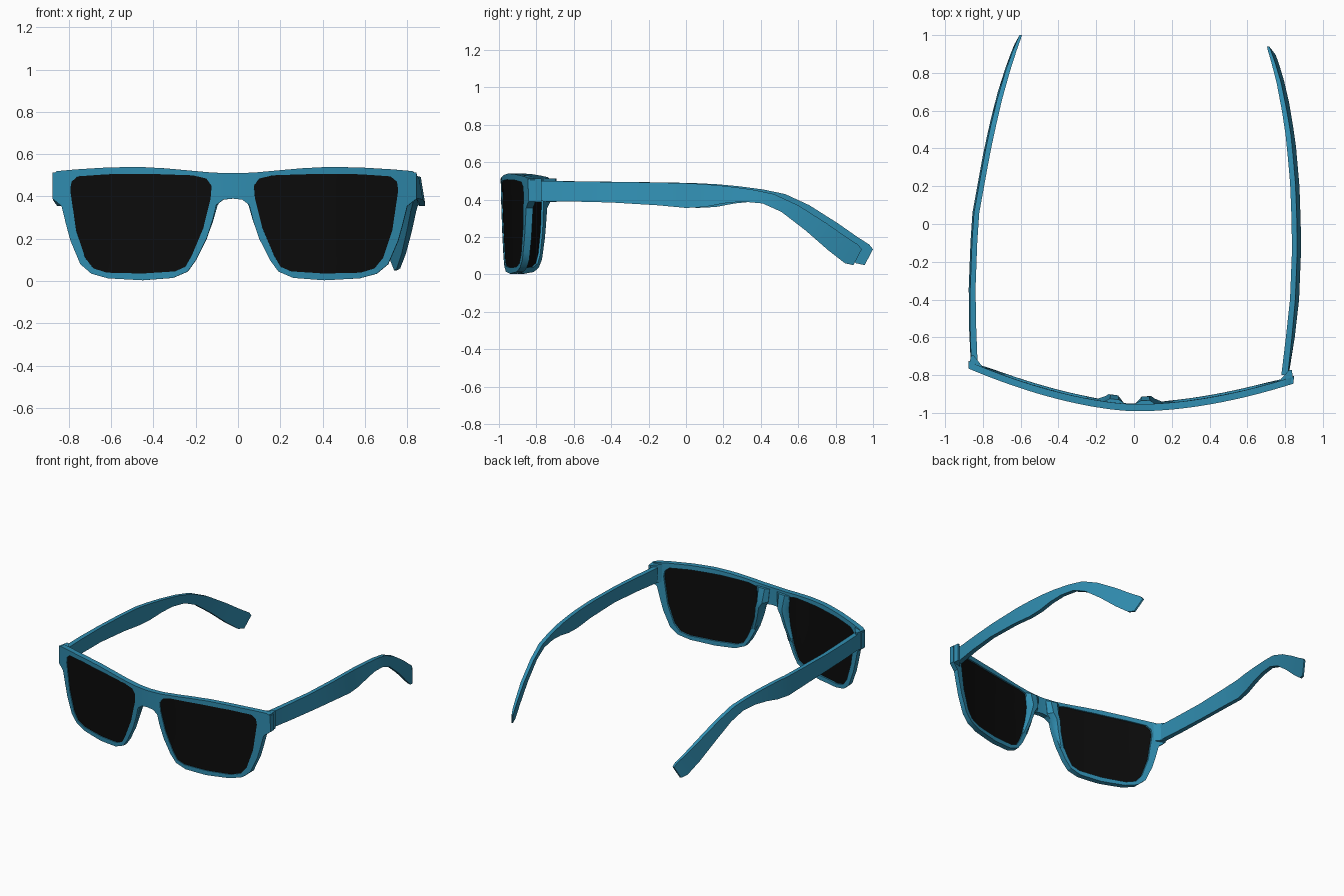
import bpy, bmesh, math
from mathutils import Matrix, Vector

if "Cube" in bpy.data.objects:
    bpy.data.objects.remove(bpy.data.objects["Cube"])


def material(name, rgb):
    m = bpy.data.materials.new(name)
    m.diffuse_color = (*rgb, 1)
    m.use_nodes = True
    m.node_tree.nodes["Principled BSDF"].inputs["Base Color"].default_value = m.diffuse_color
    return m


TEAL = material("teal plastic", (0.03, 0.27, 0.44))
BLACK = material("black lens", (0.0035, 0.0035, 0.0035))

# The front sits slightly turned relative to the temples
PLACE = Matrix.Translation((-0.025, -0.99, 0)) @ Matrix.Rotation(math.radians(-2.66), 4, 'Z')


def wrap(u, d, z):
    """Point on the curved front: across, depth behind the front surface, height."""
    y = 0.185 * (abs(u) / 0.86) ** 1.7 + 0.012 * (1 - z / 0.5) + d
    return PLACE @ Vector((u, y, z))


def add_object(name, verts, faces, mat, angle=30):
    me = bpy.data.meshes.new(name)
    me.from_pydata([tuple(v) for v in verts], [], faces)
    bm = bmesh.new()
    bm.from_mesh(me)
    bmesh.ops.recalc_face_normals(bm, faces=bm.faces)
    bm.to_mesh(me)
    bm.free()
    me.materials.append(mat)
    ob = bpy.data.objects.new(name, me)
    bpy.context.collection.objects.link(ob)
    bpy.ops.object.select_all(action='DESELECT')
    bpy.context.view_layer.objects.active = ob
    ob.select_set(True)
    bpy.ops.object.shade_smooth_by_angle(angle=math.radians(angle))
    return ob


def loft(name, rings, mat, angle=30):
    n = len(rings[0])
    verts = [p for r in rings for p in r]
    faces = [(i * n + j, i * n + (j + 1) % n, (i + 1) * n + (j + 1) % n, (i + 1) * n + j)
             for i in range(len(rings) - 1) for j in range(n)]
    faces += [tuple(range(n)), tuple(range(len(verts) - n, len(verts)))]
    return add_object(name, verts, faces, mat, angle)


def curved_slab(name, loops, d0, d1, mat):
    """Fill flat outlines, mirror them, then wrap both skins on the curve."""
    bm = bmesh.new()
    for loop in loops:
        vs = [bm.verts.new((u, 0, z)) for u, z in loop]
        for a, b in zip(vs, vs[1:] + vs[:1]):
            bm.edges.new((a, b))
    bmesh.ops.triangle_fill(bm, use_beauty=True, edges=bm.edges[:], normal=(0, -1, 0))
    for i in range(1, 14):
        bmesh.ops.bisect_plane(bm, geom=bm.verts[:] + bm.edges[:] + bm.faces[:],
                               plane_co=(i * 0.062, 0, 0), plane_no=(1, 0, 0), dist=1e-5)
    dup = bmesh.ops.duplicate(bm, geom=bm.verts[:] + bm.edges[:] + bm.faces[:])["geom"]
    for v in dup:
        if isinstance(v, bmesh.types.BMVert):
            v.co.x = -v.co.x
    bmesh.ops.remove_doubles(bm, verts=bm.verts[:], dist=1e-4)
    bm.verts.index_update()
    n = len(bm.verts)
    flat = [(v.co.x, v.co.z) for v in bm.verts]
    verts = [wrap(u, d, z) for d in (d0, d1) for u, z in flat]
    faces = []
    for f in bm.faces:
        ids = [v.index for v in f.verts]
        faces += [ids, [i + n for i in reversed(ids)]]
    for e in bm.edges:
        if len(e.link_faces) == 1:
            a, b = (v.index for v in e.verts)
            faces.append([a, b, b + n, a + n])
    bm.free()
    return add_object(name, verts, faces, mat)


# Half outlines of the front and of one lens
outer = [(0, .51), (.1, .513), (.21, .523), (.32, .533), (.45, .54), (.6, .537), (.75, .528),
         (.84, .52), (.862, .505), (.862, .39), (.818, .355), (.797, .27), (.775, .19),
         (.728, .08), (.675, .035), (.595, .013), (.43, .004), (.285, .015), (.215, .045),
         (.175, .1), (.125, .2), (.095, .29), (.078, .36), (.045, .385), (0, .39)]
lens = [(.776, .43), (.77, .47), (.74, .495), (.6, .505), (.4, .507), (.19, .5), (.125, .485),
        (.1, .45), (.105, .39), (.14, .25), (.195, .12), (.225, .068), (.275, .046),
        (.43, .036), (.6, .04), (.665, .06), (.705, .11), (.748, .24)]
curved_slab("front_frame", [outer, lens], 0, 0.037, TEAL)
curved_slab("lenses", [lens], 0.006, 0.026, BLACK)

for side, s in (("left", -1), ("right", 1)):
    # Nose pad tapering down the inner rim: height, inner, outer, depth
    rings = []
    for z, a, b, d in ((.495, .03, .135, .055), (.40, .04, .125, .075), (.36, .073, .128, .075),
                       (.28, .096, .142, .06), (.18, .134, .172, .037)):
        w = (b - a) * 0.27
        rings.append([wrap(s * u, q, z) for u, q in
                      ((a, .02), (a, .04), (a + w, d), (b - w, d), (b, .037), (b, .02))])
    loft(side + "_nose_pad", rings, TEAL)

    # Hinge block behind the outer corner
    plan = ((.861, .188), (.85, .258), (.835, .255), (.785, .195), (.785, .167))
    loft(side + "_hinge_block",
         [[PLACE @ Vector((s * u, y, z)) for u, y in plan] for z in (.388, .514)], TEAL)

# Temple profile: top y, top z, bottom y, bottom z, half thickness
profile = [(-.80, .5, -.80, .392, .017), (-.6, .498, -.6, .39, .016), (-.4, .495, -.4, .385, .014),
           (-.15, .492, -.15, .37, .014), (0, .488, 0, .356, .014), (.1, .483, .1, .361, .014),
           (.22, .472, .2, .38, .014), (.35, .455, .3, .39, .014), (.47, .43, .41, .38, .014),
           (.6, .37, .51, .335, .013), (.75, .275, .64, .235, .012), (.85, .205, .76, .13, .010),
           (.92, .16, .85, .06, .008), (.94, .135, .895, .05, .006)]
# Sideways path of each temple: y, x
right_path = [(-.8, .797), (-.6, .82), (-.4, .84), (-.1, .852), (.2, .842), (.45, .82),
              (.7, .78), (.83, .745), (.94, .71)]
left_path = [(-.74, -.845), (-.5, -.853), (-.25, -.853), (.05, -.835), (.38, -.775),
             (.6, -.727), (.76, -.685), (.9, -.638), (1.0, -.6)]


def follow(path, y):
    for (y0, x0), (y1, x1) in zip(path, path[1:]):
        if y <= y1:
            break
    return x0 + (x1 - x0) * (max(y, path[0][0]) - y0) / (y1 - y0)


for name, path, shift, lean in (("right_temple", right_path, 0, .02),
                                ("left_temple", left_path, .06, -.008)):
    rings = []
    for yt, zt, yb, zb, h in profile:
        xt, xb = follow(path, yt + shift), follow(path, yb + shift)
        k = lean * min(1, max(0, (yt + .9) / .4))
        rings.append([(xt - h, yt + shift, zt), (xt + h, yt + shift, zt),
                      (xb + h + k, yb + shift, zb), (xb - h + k, yb + shift, zb)])
    loft(name, rings, TEAL)
